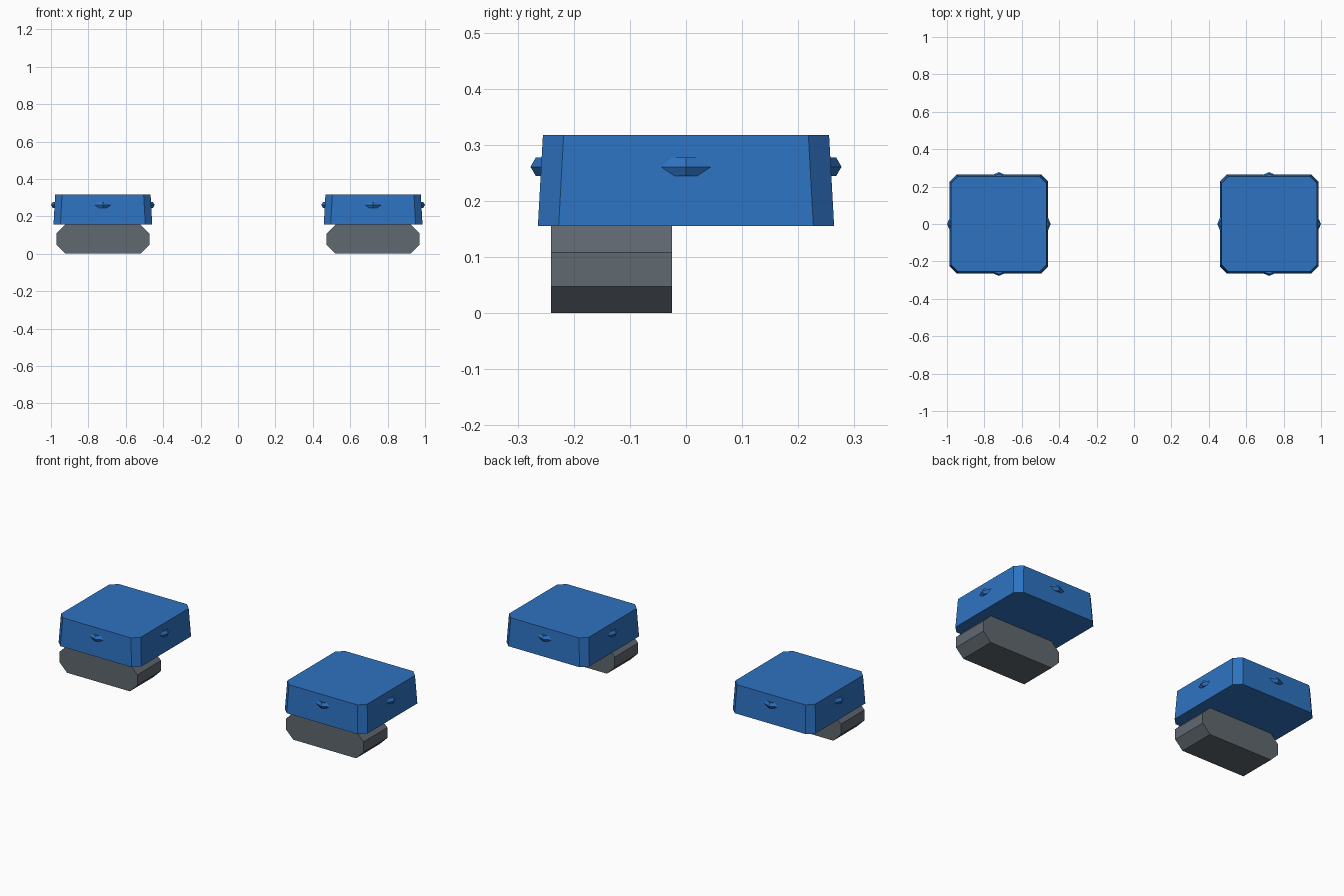
import bpy, bmesh
from math import cos, sin, pi
from mathutils import Matrix

if "Cube" in bpy.data.objects:
    bpy.data.objects.remove(bpy.data.objects["Cube"])


def material(name, color):
    mat = bpy.data.materials.new(name)
    mat.use_nodes = True
    mat.diffuse_color = (*color, 1)
    mat.node_tree.nodes["Principled BSDF"].inputs["Base Color"].default_value = (*color, 1)
    return mat


BLUE = material("blue", (0.027, 0.17, 0.535))
GREY = material("slate grey", (0.118, 0.138, 0.163))


def octagon(half_w, half_h, cut):
    """Rectangle with cut corners, counter-clockwise."""
    w, h = half_w, half_h
    return [(w, cut - h), (w, h - cut), (w - cut, h), (cut - w, h),
            (-w, h - cut), (-w, cut - h), (cut - w, -h), (w - cut, -h)]


def loft(bm, rings):
    """Skin a list of equal rings and cap both ends."""
    loops = [[bm.verts.new(p) for p in ring] for ring in rings]
    n = len(loops[0])
    for a, b in zip(loops, loops[1:]):
        for i in range(n):
            j = (i + 1) % n
            bm.faces.new((a[i], a[j], b[j], b[i]))
    bm.faces.new(loops[0][::-1])
    bm.faces.new(loops[-1])


def finish(bm, name, mat, x):
    bmesh.ops.recalc_face_normals(bm, faces=bm.faces)
    bmesh.ops.translate(bm, verts=bm.verts, vec=(x, 0, 0))
    mesh = bpy.data.meshes.new(name)
    bm.to_mesh(mesh)
    bm.free()
    mesh.materials.append(mat)
    bpy.context.collection.objects.link(bpy.data.objects.new(name, mesh))


def cuff(name, x):
    # Tapered block with cut vertical corners
    bm = bmesh.new()
    loft(bm, [[(px, py, z) for px, py in octagon(half, half, 0.037)]
              for half, z in ((0.264, 0.155), (0.255, 0.318))])
    finish(bm, name, BLUE, x)


def lugs(name, x):
    # Bent hexagonal bar peeking out of each side of the block
    bm = bmesh.new()
    r = 0.0187
    for side in range(4):
        part = bmesh.new()
        loft(part, [[(along, out + r * cos(k * pi / 3), 0.261 + r * sin(k * pi / 3))
                     for k in range(6)]
                    for along, out in ((-0.09, 0.22), (0, 0.2585), (0.09, 0.22))])
        part.transform(Matrix.Rotation(side * pi / 2, 4, "Z"))
        temp = bpy.data.meshes.new("temp")
        part.to_mesh(temp)
        part.free()
        bm.from_mesh(temp)
        bpy.data.meshes.remove(temp)
    finish(bm, name, BLUE, x)


def toe(name, x):
    # Octagonal bar under the front half of the block
    bm = bmesh.new()
    loft(bm, [[(px, y, pz + 0.078) for px, pz in octagon(0.2485, 0.078, 0.048)]
              for y in (-0.241, -0.025)])
    finish(bm, name, GREY, x)


for side, sign in (("left", 1), ("right", -1)):
    x = 0.7225 * sign
    cuff(side + "_foot_cuff", x)
    lugs(side + "_foot_lugs", x)
    toe(side + "_foot_toe", x)
